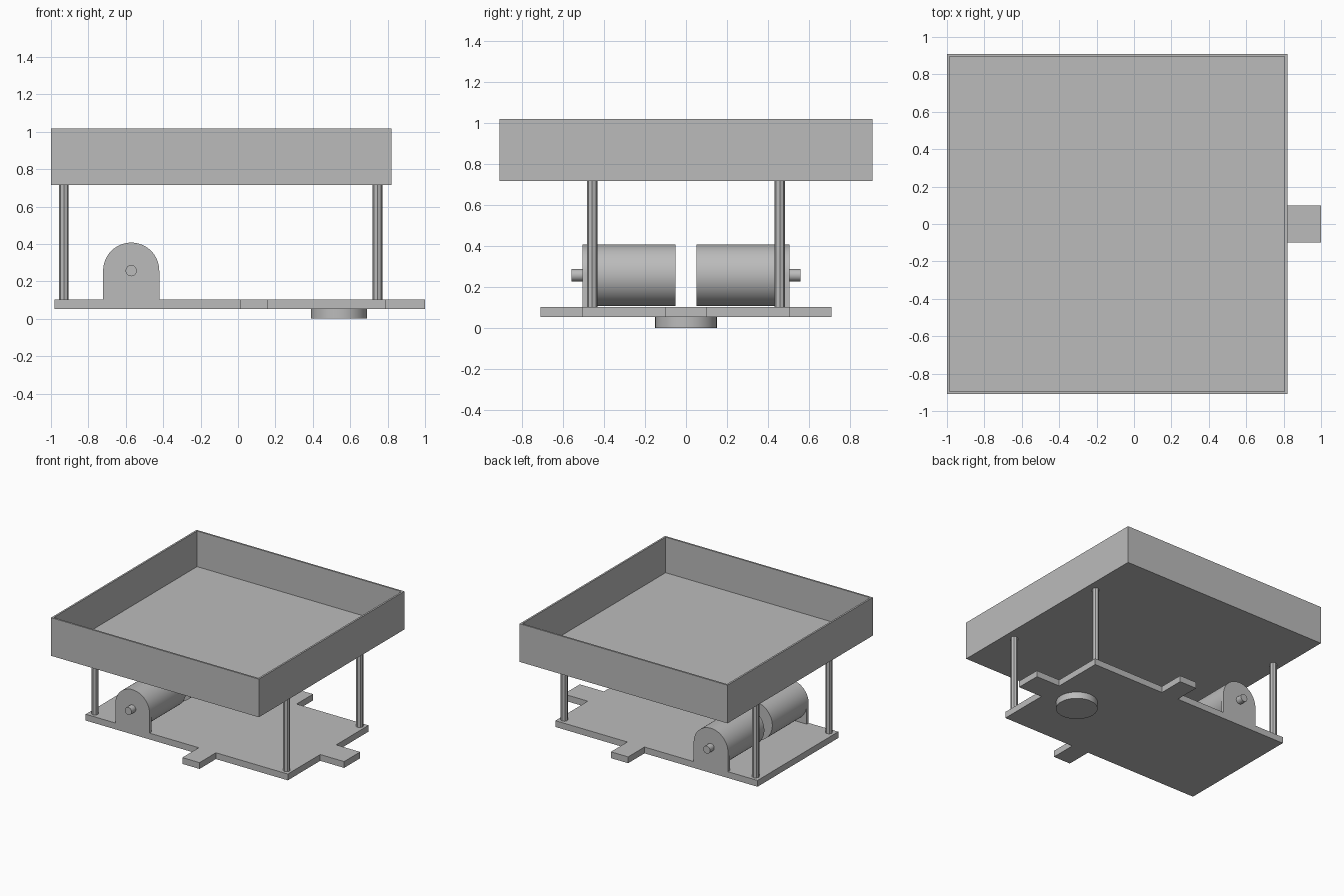
import bpy
import bmesh
import math
from mathutils import Matrix

cube = bpy.data.objects.get("Cube")
if cube:
    bpy.data.objects.remove(cube, do_unlink=True)

grey = bpy.data.materials.new("plain grey")
grey.use_nodes = True
GREY = (0.5, 0.5, 0.5, 1)
grey.diffuse_color = GREY
grey.node_tree.nodes["Principled BSDF"].inputs["Base Color"].default_value = GREY


def finish(name, bm, smooth=False):
    bmesh.ops.recalc_face_normals(bm, faces=bm.faces)
    mesh = bpy.data.meshes.new(name)
    bm.to_mesh(mesh)
    bm.free()
    mesh.materials.append(grey)
    obj = bpy.data.objects.new(name, mesh)
    bpy.context.collection.objects.link(obj)
    if smooth:
        bpy.ops.object.select_all(action="DESELECT")
        obj.select_set(True)
        bpy.context.view_layer.objects.active = obj
        bpy.ops.object.shade_smooth_by_angle(angle=math.radians(30))
    return obj


def prism(name, points, offset, smooth=False):
    """Extrude a closed outline of 3D points along an offset."""
    bm = bmesh.new()
    face = bm.faces.new([bm.verts.new(p) for p in points])
    result = bmesh.ops.extrude_face_region(bm, geom=[face], use_keep_orig=True)
    moved = [g for g in result["geom"] if isinstance(g, bmesh.types.BMVert)]
    bmesh.ops.translate(bm, verts=moved, vec=offset)
    return finish(name, bm, smooth)


def cylinder(name, centre, radius, length, axis="Z", sides=64):
    bm = bmesh.new()
    turn = Matrix.Rotation(math.pi / 2, 4, "X") if axis == "Y" else Matrix()
    bmesh.ops.create_cone(bm, cap_ends=True, segments=sides, radius1=radius,
                          radius2=radius, depth=length,
                          matrix=Matrix.Translation(centre) @ turn)
    return finish(name, bm, smooth=sides > 8)


BASE_LOW, BASE_TOP = 0.053, 0.103
TRAY_LOW, TRAY_TOP = 0.715, 1.017
WALL = 0.02

# Base plate with three tabs: half outline, mirrored across y
half = [(1.0, 0.1), (0.79, 0.1), (0.79, 0.505), (0.16, 0.505), (0.16, 0.71),
        (0.01, 0.71), (0.01, 0.505), (-0.98, 0.505)]
outline = half + [(x, -y) for x, y in reversed(half)]
prism("base_plate", [(x, y, BASE_LOW) for x, y in outline],
      (0, 0, BASE_TOP - BASE_LOW))

# Round caster under the base
cylinder("caster_disc", (0.54, 0, BASE_LOW / 2), 0.15, BASE_LOW)

# Open tray: box with its top face inset and pushed down
bm = bmesh.new()
bmesh.ops.create_cube(bm, size=1)
bmesh.ops.scale(bm, vec=(1.82, 1.82, TRAY_TOP - TRAY_LOW), verts=bm.verts)
bmesh.ops.translate(bm, vec=(-0.09, 0, (TRAY_TOP + TRAY_LOW) / 2), verts=bm.verts)
top = max(bm.faces, key=lambda f: f.calc_center_median().z)
bmesh.ops.inset_region(bm, faces=[top], thickness=WALL)
floor = bmesh.ops.extrude_discrete_faces(bm, faces=[top])["faces"][0]
bmesh.ops.translate(bm, vec=(0, 0, TRAY_LOW + WALL - TRAY_TOP), verts=floor.verts)
finish("tray", bm)

# Four slim posts
for end, x in (("rear", -0.931), ("nose", 0.746)):
    for side, y in (("right", -0.457), ("left", 0.457)):
        cylinder(f"post_{end}_{side}", (x, y, (BASE_TOP + TRAY_LOW) / 2),
                 0.026, TRAY_LOW - BASE_TOP, sides=8)

# Two motors with arched brackets and shafts
MX, MZ, MR = -0.571, 0.257, 0.15
for side, s in (("right", -1), ("left", 1)):
    cylinder(f"motor_{side}", (MX, s * 0.265, MZ), MR, 0.43, "Y")
    cylinder(f"shaft_{side}", (MX, s * 0.525, MZ), 0.03, 0.066, "Y", 32)
    arch = [(MX + MR * math.cos(math.pi * i / 32), s * 0.505,
             MZ + MR * math.sin(math.pi * i / 32)) for i in range(33)]
    feet = [(MX - MR, s * 0.505, BASE_TOP), (MX + MR, s * 0.505, BASE_TOP)]
    prism(f"motor_bracket_{side}", arch + feet, (0, -s * 0.025, 0), smooth=True)
